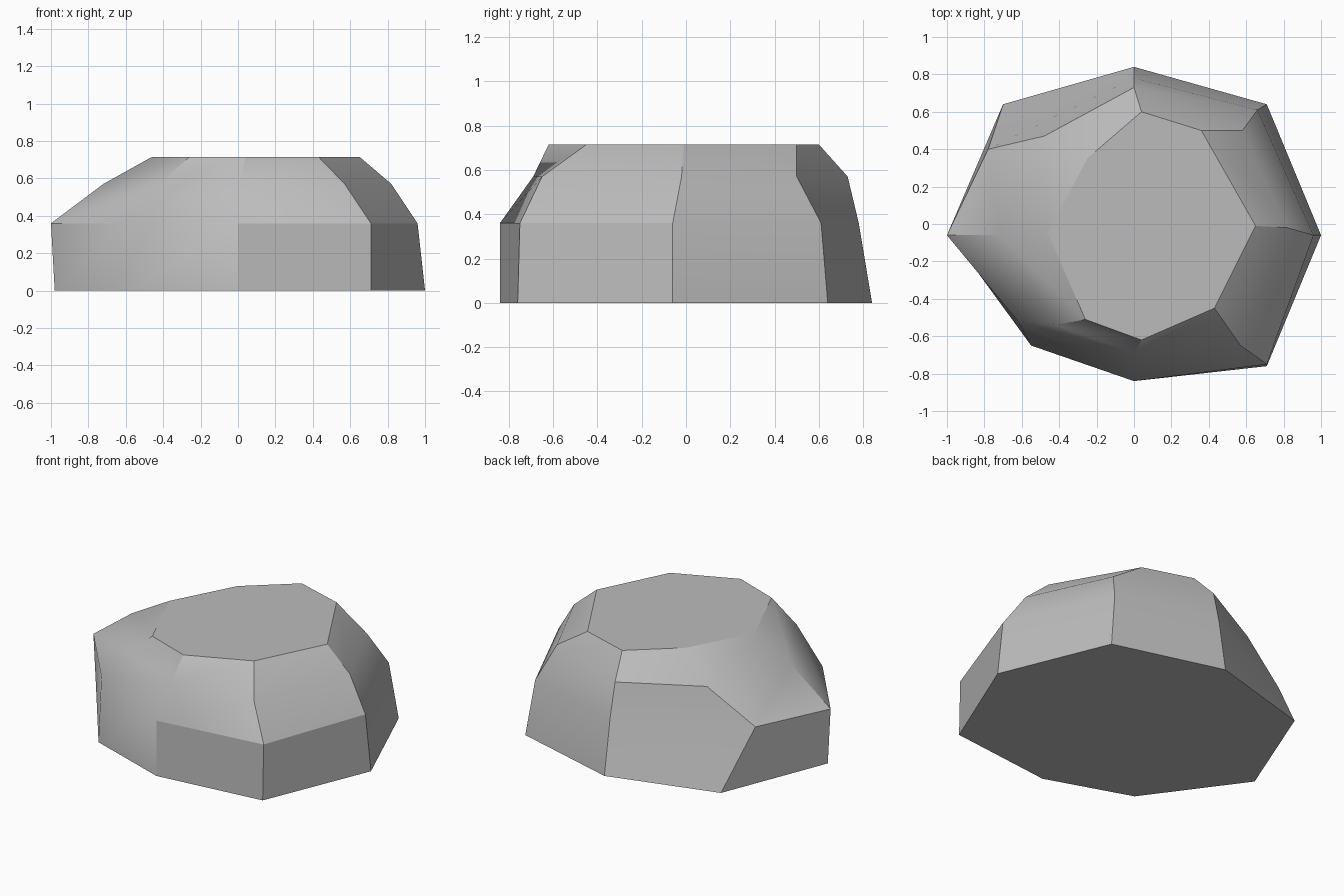
import bpy
import bmesh
import math

default_cube = bpy.data.objects.get("Cube")
if default_cube:
    bpy.data.objects.remove(default_cube, do_unlink=True)


def make_material(name, colour):
    material = bpy.data.materials.new(name)
    material.use_nodes = True
    material.diffuse_color = colour
    material.node_tree.nodes["Principled BSDF"].inputs["Base Color"].default_value = colour
    return material


def loft_rings(name, rings, heights, material):
    """Join equal-sided rings into a closed solid with flat caps."""
    mesh = bpy.data.meshes.new(name)
    bm = bmesh.new()
    loops = [[bm.verts.new((x, y, z)) for x, y in ring]
             for ring, z in zip(rings, heights)]
    for lower, upper in zip(loops, loops[1:]):
        count = len(lower)
        for i in range(count):
            j = (i + 1) % count
            bm.faces.new((lower[i], lower[j], upper[j], upper[i]))
    bm.faces.new(loops[-1])
    bm.faces.new(reversed(loops[0]))
    bmesh.ops.recalc_face_normals(bm, faces=bm.faces)
    bm.to_mesh(mesh)
    bm.free()
    mesh.materials.append(material)
    obj = bpy.data.objects.new(name, mesh)
    bpy.context.collection.objects.link(obj)
    return obj


# Irregular eight-sided outlines of the boulder, counter-clockwise from the left
base = [(1, -.06), (.71, .64), (0, .84), (-.7, .64),
        (-.98, -.06), (-.55, -.65), (0, -.84), (.71, -.76)]
belly = [(.96, -.06), (.66, .61), (0, .78), (-.78, .4),
         (-1, -.06), (-.62, -.52), (0, -.84), (.71, -.75)]
shoulder = [(.82, -.02), (.58, .5), (0, .73), (-.48, .47),
            (-.72, -.06), (-.42, -.54), (.01, -.69), (.57, -.65)]
crown = [(.65, -.01), (.36, .5), (.04, .6), (-.25, .35),
         (-.46, -.05), (-.26, -.51), (.04, -.62), (.43, -.45)]

stone_grey = make_material("stone grey", (.5, .5, .5, 1))
boulder = loft_rings("boulder", [base, belly, shoulder, crown],
                     [0, .36, .57, .715], stone_grey)

# Rounded flanks with crisp creases
bpy.ops.object.select_all(action="DESELECT")
boulder.select_set(True)
bpy.context.view_layer.objects.active = boulder
bpy.ops.object.shade_smooth_by_angle(angle=math.radians(30))
